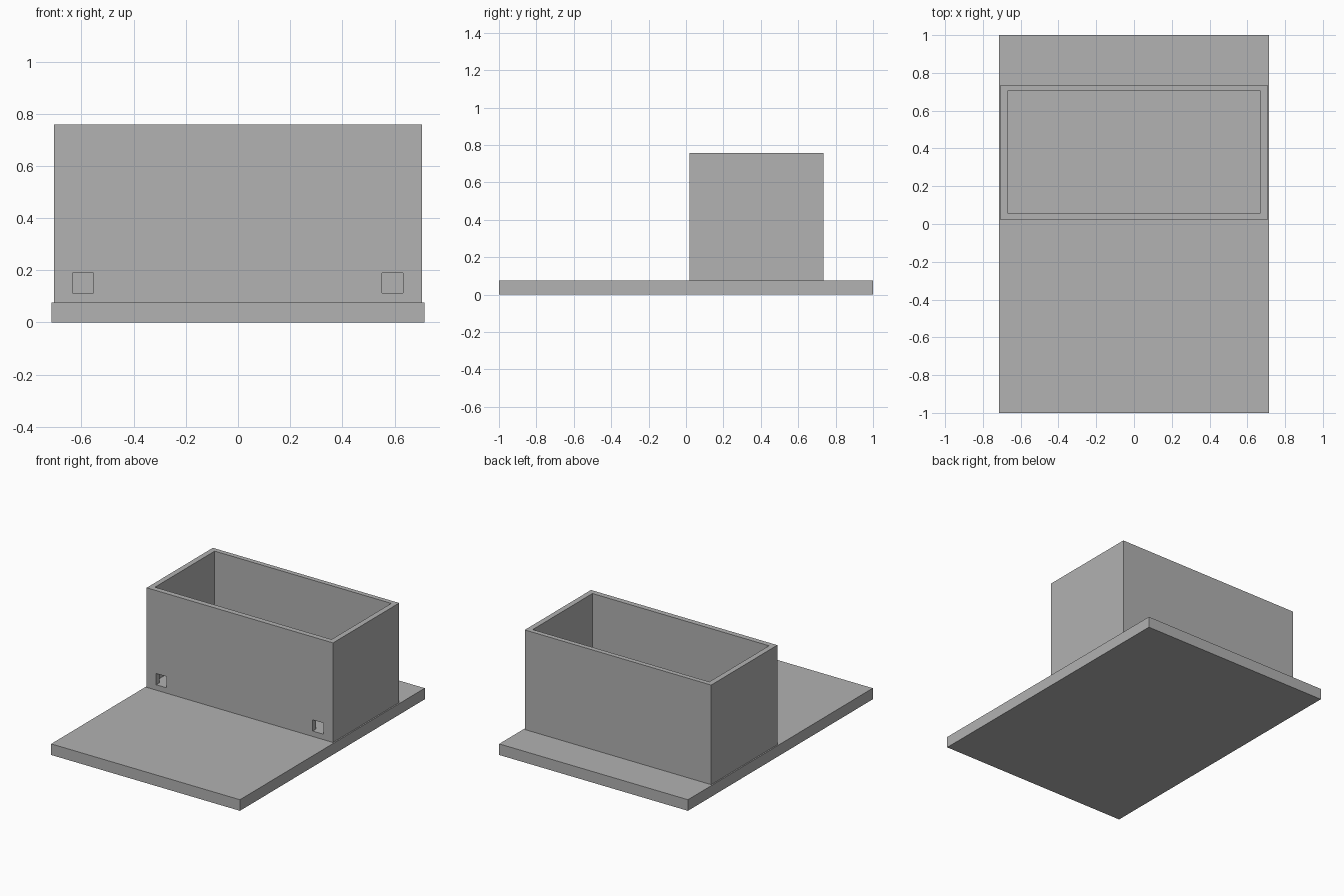
import bpy

if "Cube" in bpy.data.objects:
    bpy.data.objects.remove(bpy.data.objects["Cube"])

grey = bpy.data.materials.new("plain grey")
grey.use_nodes = True
colour = (0.445, 0.445, 0.445, 1)
grey.diffuse_color = colour
grey.node_tree.nodes["Principled BSDF"].inputs["Base Color"].default_value = colour


def block(name, low, high):
    """Axis-aligned block between two opposite corners."""
    centre = [(a + b) / 2 for a, b in zip(low, high)]
    bpy.ops.mesh.primitive_cube_add(size=1, location=centre)
    obj = bpy.context.object
    obj.name = name
    obj.scale = [b - a for a, b in zip(low, high)]
    bpy.ops.object.transform_apply(location=False, rotation=False, scale=True)
    obj.data.materials.append(grey)
    return obj


def cut(target, cutter):
    """Subtract a block from the target, then discard the cutter."""
    cutter.hide_render = True
    mod = target.modifiers.new("cut", "BOOLEAN")
    mod.operation = "DIFFERENCE"
    mod.solver = "EXACT"
    mod.object = cutter
    bpy.context.view_layer.objects.active = target
    bpy.ops.object.modifier_apply(modifier=mod.name)
    bpy.data.objects.remove(cutter)


BASE_TOP, BOX_TOP, WALL = 0.076, 0.758, 0.037
FLOOR = BASE_TOP + WALL
X, FRONT, BACK = 0.706, 0.02, 0.736

# Flat base slab
block("base_plate", (-0.715, -1, 0), (0.715, 1, BASE_TOP))

# Open-topped box with a floor
box = block("open_box", (-X, FRONT, BASE_TOP), (X, BACK, BOX_TOP))
cut(box, block("cavity_cutter", (WALL - X, FRONT + WALL, FLOOR),
               (X - WALL, BACK - 0.033, BOX_TOP + 0.1)))

# Square openings through the front wall, level with the floor
for centre in (-0.594, 0.592):
    cut(box, block("opening_cutter", (centre - 0.04, FRONT - 0.1, FLOOR),
                   (centre + 0.04, FRONT + 0.1, FLOOR + 0.077)))
